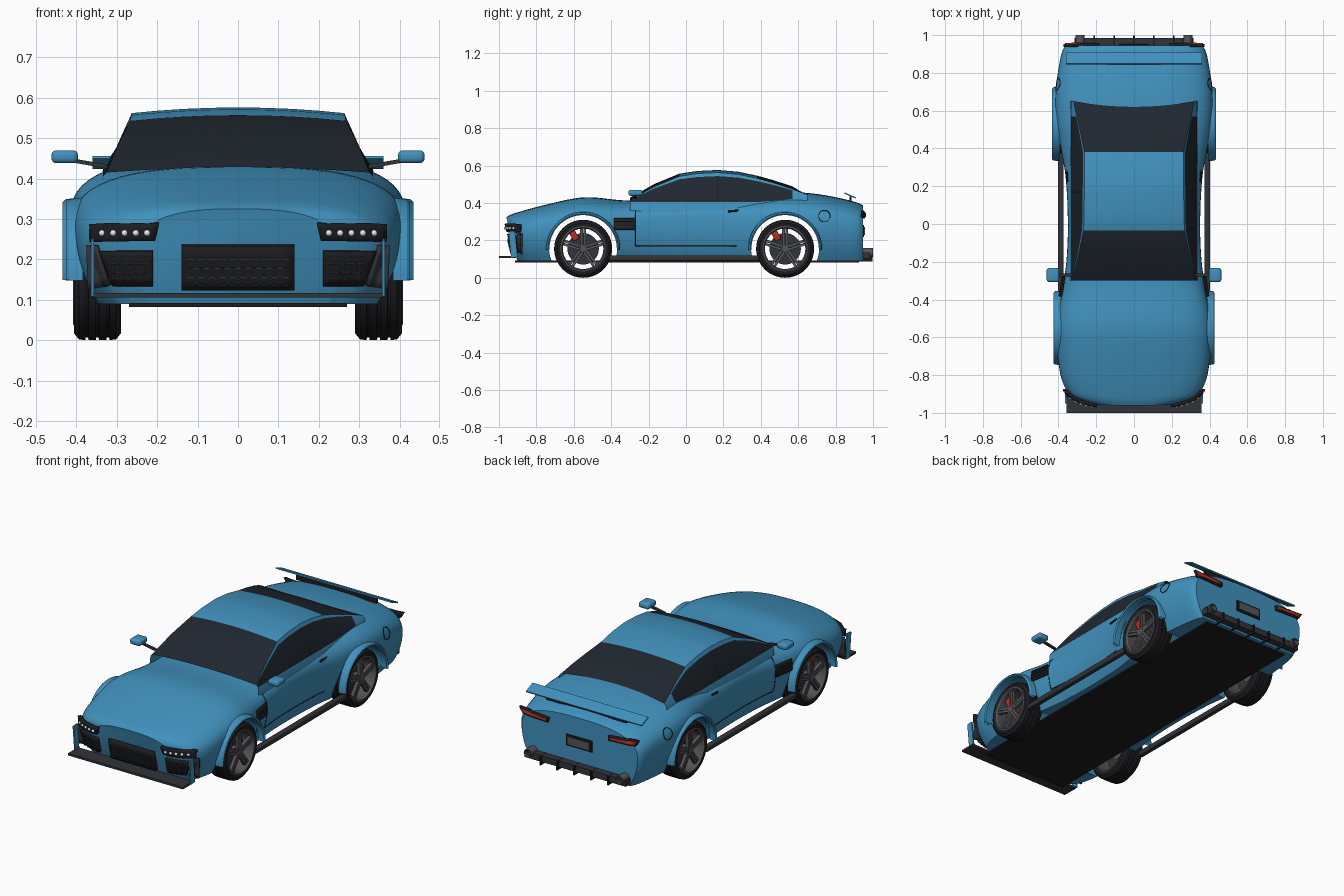
import bpy, bmesh, math
from mathutils import Vector, Matrix
from mathutils.bvhtree import BVHTree

if "Cube" in bpy.data.objects:
    bpy.data.objects.remove(bpy.data.objects["Cube"])

def material(name, r, g, b):
    m = bpy.data.materials.new(name)
    m.diffuse_color = (r, g, b, 1)
    m.use_nodes = True
    m.node_tree.nodes["Principled BSDF"].inputs["Base Color"].default_value = m.diffuse_color
    return m

BLUE = material("paint", .052, .285, .51)
GLASS = material("glass", .014, .02, .028)
BLACK = material("black_trim", .012, .012, .014)
DARK = material("dark_trim", .03, .033, .04)
RIM = material("rim_metal", .09, .09, .1)
RED = material("red", .5, .03, .015)
LED = material("lamp_white", .75, .85, .9)

def obj(name, bm, mats, mirror=False, thick=0, closed=True, angle=32):
    if closed:
        bmesh.ops.recalc_face_normals(bm, faces=bm.faces)
    me = bpy.data.meshes.new(name)
    bm.to_mesh(me)
    bm.free()
    ob = bpy.data.objects.new(name, me)
    bpy.context.collection.objects.link(ob)
    for m in mats if isinstance(mats, list) else [mats]:
        me.materials.append(m)
    if thick:
        s = ob.modifiers.new("thickness", 'SOLIDIFY')
        s.thickness, s.offset = thick, 0
    if mirror:
        ob.modifiers.new("mirror", 'MIRROR')
    shade(ob, angle)
    return ob

def shade(ob, angle=32):
    bpy.ops.object.select_all(action='DESELECT')
    ob.select_set(True)
    bpy.context.view_layer.objects.active = ob
    bpy.ops.object.shade_smooth_by_angle(angle=math.radians(angle))

def add_box(bm, size, M):
    bmesh.ops.create_cube(bm, size=1, matrix=M @ Matrix.Diagonal((*size, 1)))

def box(name, size, loc, mat, mirror=False, rx=0, bevel=0):
    bm = bmesh.new()
    add_box(bm, size, Matrix.Translation(loc) @ Matrix.Rotation(rx, 4, 'X'))
    if bevel:
        bmesh.ops.bevel(bm, geom=bm.edges[:], offset=bevel, segments=3, affect='EDGES', profile=.5)
    return obj(name, bm, mat, mirror)

def lathe(bm, prof, n, M):
    # closed (x, radius) profile spun about the local x axis
    rings = [[bm.verts.new(M @ Vector((x, r * math.cos(a), r * math.sin(a)))) for x, r in prof]
             for a in (2 * math.pi * i / n for i in range(n))]
    k = len(prof)
    for i in range(n):
        A, B = rings[i], rings[(i + 1) % n]
        for j in range(k):
            bm.faces.new((A[j], A[(j + 1) % k], B[(j + 1) % k], B[j]))

def skin(bm, rows):
    vr = [[bm.verts.new(p) for p in r] for r in rows]
    return [[bm.faces.new((a[j], a[j + 1], b[j + 1], b[j])) for j in range(len(a) - 1)]
            for a, b in zip(vr, vr[1:])], vr

def spline(tab, y, c):
    # smooth curve through column c of a table keyed by its first column
    i = max(0, min(len(tab) - 2, sum(1 for r in tab if r[0] <= y) - 1))
    def slope(k):
        a, b = tab[max(k - 1, 0)], tab[min(k + 1, len(tab) - 1)]
        return (b[c] - a[c]) / (b[0] - a[0])
    h = tab[i + 1][0] - tab[i][0]
    t = (y - tab[i][0]) / h
    return ((2*t**3 - 3*t*t + 1) * tab[i][c] + (t**3 - 2*t*t + t) * h * slope(i)
            + (3*t*t - 2*t**3) * tab[i + 1][c] + (t**3 - t*t) * h * slope(i + 1))

# Body shell: (y, half width, top height)
BODY = [(-.96, .25, .325), (-.935, .315, .338), (-.90, .355, .35), (-.8, .39, .378), (-.6, .41, .424),
        (-.5, .405, .43), (-.35, .38, .415), (-.2, .358, .412), (0, .35, .415), (.25, .362, .425),
        (.4, .388, .445), (.55, .413, .458), (.7, .415, .448), (.85, .395, .42), (.92, .378, .4), (.945, .36, .388)]
ys = [a[0] + (b[0] - a[0]) * k / 4 for a, b in zip(BODY, BODY[1:]) for k in range(4)] + [.945]
rows = []
for y in ys:
    w, t = spline(BODY, y, 1), spline(BODY, y, 2)
    b, zm = .09, .65 * t
    n = 2.7 + 1.5 * math.exp(-((y - .02) / .28) ** 2)
    half = [(w * (1 - .14 * (1 - k / 6) ** 2), b + (zm - b) * k / 6) for k in range(6)]
    half += [(w * math.cos(a) ** (2 / n), zm + (t - zm) * math.sin(a) ** (2 / n))
             for a in (math.pi / 2 * k / 14 for k in range(14))]
    ring = half + [(0, t)] + [(-x, z) for x, z in reversed(half)]
    s = max(0, min(1, (-.75 - y) / .2)) * .25          # nose undercut
    rows.append([Vector((x, y + s * max(0, .32 - z), z)) for x, z in ring])
bm = bmesh.new()
_, vr = skin(bm, rows)
for a, b in zip(vr, vr[1:]):
    bm.faces.new((a[-1], a[0], b[0], b[-1]))
bm.faces.new(vr[0])
bm.faces.new(vr[-1])
bmesh.ops.recalc_face_normals(bm, faces=bm.faces)
bvh = BVHTree.FromBMesh(bm)
body = obj("body_shell", bm, BLUE)

# Wheel arch openings
AXLES = (("front", -.55), ("rear", .53))
for nm, wy in AXLES:
    bm = bmesh.new()
    bmesh.ops.create_cone(bm, cap_ends=True, segments=64, radius1=.182, radius2=.182, depth=1.2,
                          matrix=Matrix.Translation((0, wy, .158)) @ Matrix.Rotation(math.pi / 2, 4, 'Y'))
    cut = obj("arch_cutter", bm, BLUE)
    cut.hide_render = True
    md = body.modifiers.new("arch", 'BOOLEAN')
    md.operation, md.solver, md.object = 'DIFFERENCE', 'EXACT', cut
    bpy.context.view_layer.objects.active = body
    bpy.ops.object.modifier_apply(modifier=md.name)
    bpy.data.objects.remove(cut)
shade(body)

def surf(u, v, side, lift, limit):
    # point on the body seen from the front, back or right side
    if side == 'right':
        h = bvh.ray_cast(Vector((2, u, v)), Vector((-1, 0, 0)))[0]
        return Vector(((h.x if h else limit) + lift, u, v))
    d = 1 if side == 'front' else -1
    h = bvh.ray_cast(Vector((u, -2 * d, v)), Vector((0, d, 0)))[0]
    y = h.y * d if h else limit * d
    return Vector((u, d * (min(y, limit * d) - lift), v))

def patch(name, q, side, mat, mirror=True, lift=.003, thick=.008, limit=.3, n=10, m=4):
    # four-cornered panel laid on the body surface
    q = [Vector(p) for p in q]
    grid = []
    for i in range(n + 1):
        lo, hi = q[0].lerp(q[1], i / n), q[3].lerp(q[2], i / n)
        grid.append([surf(*lo.lerp(hi, j / m), side, lift, limit) for j in range(m + 1)])
    bm = bmesh.new()
    skin(bm, grid)
    return obj(name, bm, mat, mirror, thick)

def rect(a, b, c, d):
    return [(a, c), (b, c), (b, d), (a, d)]

# Cabin: (y, edge half width, edge height)
CAB = [(-.30, .325, .415), (-.17, .296, .487), (-.035, .267, .543), (.06, .264, .557), (.165, .263, .562),
       (.175, .263, .562), (.28, .262, .553), (.38, .262, .532), (.47, .28, .507), (.57, .303, .474), (.65, .32, .443)]
rows = []
for y, x, z in CAB:
    zb = .405 + .1 * max(0, y - .4)
    lo, ed = Vector((.334, y, zb)), Vector((x, y, z))
    crown = .014 * (1 if y > -.2 else .9)
    half = [Vector((.34, y, .355)), lo, lo.lerp(ed, .88), ed]
    half += [Vector((x * f, y - (.03 * (1 - f * f) if y > .6 else 0), z + crown * (1 - f * f))) for f in (.75, .5, .25)]
    rows.append(half + [Vector((0, y - (.03 if y > .6 else 0), z + crown))] + [Vector((-p.x, p.y, p.z)) for p in reversed(half)])
bm = bmesh.new()
strips, _ = skin(bm, rows)
for st, a, b in zip(strips, CAB, CAB[1:]):
    for j, f in enumerate(st):
        k = min(j, len(st) - 1 - j)
        if k == 1 and a[0] < .57:
            f.material_index = 2 if a[0] == .165 else 1
        if k >= 3 and (b[0] < 0 or a[0] >= .38):
            f.material_index = 1
obj("cabin", bm, [BLUE, GLASS, BLACK])

# Wheels
for nm, wy in AXLES:
    C = Matrix.Translation((.348, wy, .155))
    bm = bmesh.new()
    tread = [(-.058, .118), (-.058, .138), (-.046, .153)]
    for g in (-.026, 0, .026):
        tread += [(g - .004, .155), (g - .003, .149), (g + .003, .149), (g + .004, .155)]
    lathe(bm, tread + [(.046, .153), (.058, .138), (.058, .118)], 56, C)
    obj(nm + "_tyre", bm, BLACK, True)
    bm = bmesh.new()
    lathe(bm, [(-.055, .119), (.058, .121), (.06, .114), (.05, .108), (-.055, .113)], 48, C)
    lathe(bm, [(.0, .001), (.05, .001), (.05, .018), (.042, .026), (.0, .028)], 24, C)
    for k in range(5):
        for s in (-1, 1):
            M = C @ Matrix.Rotation(2 * math.pi * k / 5 + s * .13, 4, 'X') @ Matrix.Translation((.04, 0, .064)) @ Matrix.Rotation(-s * .12, 4, 'X')
            add_box(bm, (.018, .014, .1), M)
    obj(nm + "_rim", bm, RIM, True)
    bm = bmesh.new()
    lathe(bm, [(.002, .02), (.01, .02), (.01, .084), (.002, .084)], 40, C)
    obj(nm + "_brake_disc", bm, DARK, True)
    box(nm + "_brake_caliper", (.03, .034, .06), (.36, wy - .05, .228), RED, True, .5, .005)
    # arch flare
    fx = .414 if nm == "front" else .422
    arc = [(math.cos(a), math.sin(a)) for a in (math.radians(-2 + 184 * i / 36) for i in range(37))]
    bm = bmesh.new()
    skin(bm, [[Vector((fx + dx, wy + r * c, .155 + r * s)) for dx, r in
               ((-.03, .198), (.004, .194), (.012, .187), (.006, .18), (-.03, .18))] for c, s in arc])
    obj(nm + "_arch_flare", bm, BLUE, True)

# Front face
patch("grille", rect(-.14, .14, .125, .235), 'front', BLACK, False, .008, .02, -.9)
patch("front_intake", [(.21, .135), (.31, .135), (.34, .22), (.21, .22)], 'front', BLACK, True, .006, .014, -.89)
patch("corner_intake", [(.318, .135), (.372, .125), (.376, .235), (.35, .235)], 'front', DARK, True, .01, .012, -.87)
patch("headlight", [(.205, .248), (.36, .243), (.367, .285), (.195, .29)], 'front', BLACK, True, .008, .02, -.88)
bm = bmesh.new()
for k in range(5):
    p = surf(.225 + .028 * k, .265, 'front', .02, -.88)
    bmesh.ops.create_uvsphere(bm, u_segments=12, v_segments=8, radius=.008, matrix=Matrix.Translation(p))
obj("headlight_lamps", bm, LED, True)
bm = bmesh.new()
cells = [(.013 + .026 * i - .013 * (r % 2), .145 + .022 * r) for r in range(3) for i in range(5)]
cells += [(.228 + .026 * i + .013 * (r % 2), .155 + .022 * r) for r in range(3) for i in range(4 - r % 2)]
for x, z in cells:
    M = Matrix.Translation(surf(x, z, 'front', .02, -.89)) @ Matrix.Rotation(math.pi / 2, 4, 'Z')
    lathe(bm, [(-.004, .010), (.004, .010), (.004, .0135), (-.004, .0135)], 6, M)
obj("grille_mesh", bm, DARK, True)
box("front_splitter", (.715, .09, .012), (0, -.955, .111), DARK)
box("nose_blade", (.008, .035, .14), (.36, -.925, .18), BLUE, True, .1)

# Sides
patch("side_vent", rect(-.385, -.275, .255, .318), 'right', BLACK, lift=.004)
for k in range(3):
    patch("vent_slat", rect(-.38, -.28, .268 + .017 * k, .274 + .017 * k), 'right', DARK, lift=.01)
patch("door_bottom_seam", rect(-.27, .27, .168, .172), 'right', BLACK, lift=0, thick=.003, m=1)
patch("door_front_seam", rect(-.272, -.268, .17, .37), 'right', BLACK, lift=0, thick=.003, n=1, m=12)
patch("door_handle", [(.225, .35), (.27, .355), (.28, .362), (.225, .36)], 'right', BLACK, lift=.006)
bm = bmesh.new()
ring = [[surf(.74 + r * math.cos(a), .33 + r * math.sin(a), 'right', .001, .38) for r in (.029, .032)]
        for a in (2 * math.pi * i / 32 for i in range(33))]
skin(bm, ring)
obj("fuel_cap_seam", bm, BLACK, True, .003)
box("side_sill", (.03, .8, .028), (.388, -.01, .105), DARK, True, 0, .005)
box("mirror_housing", (.066, .075, .032), (.429, -.27, .454), BLUE, True, 0, .012)
bm = bmesh.new()
add_box(bm, (.085, .014, .01), Matrix.Translation((.365, -.27, .437)) @ Matrix.Rotation(-.17, 4, 'Y'))
obj("mirror_stalk", bm, DARK, True)

# Rear
patch("tail_light_housing", [(.19, .318), (.35, .325), (.372, .36), (.185, .345)], 'back', BLACK, True, .004, .016, .94)
patch("tail_light", [(.2, .325), (.345, .332), (.365, .352), (.2, .338)], 'back', RED, True, .012, .01, .94)
box("plate_recess", (.16, .012, .062), (0, .946, .25), BLACK)
box("number_plate", (.135, .012, .042), (0, .95, .25), RIM)
box("rear_diffuser", (.63, .06, .035), (0, .955, .12), DARK)
for k in range(-2, 3):
    box("diffuser_fin", (.008, .075, .05), (k * .105, .96, .113), BLACK)
bm = bmesh.new()
lathe(bm, [(0, .019), (.07, .019), (.07, .024), (0, .024)], 24,
      Matrix.Translation((.285, .93, .135)) @ Matrix.Rotation(math.pi / 2, 4, 'Z'))
obj("exhaust_tip", bm, RIM, True)
box("rear_spoiler", (.72, .065, .007), (0, .877, .44), BLUE, False, -.4)
box("spoiler_mount", (.5, .012, .03), (0, .88, .42), BLACK)

# Underside
box("floor_panel", (.54, 1.84, .01), (0, .005, .087), BLACK)
